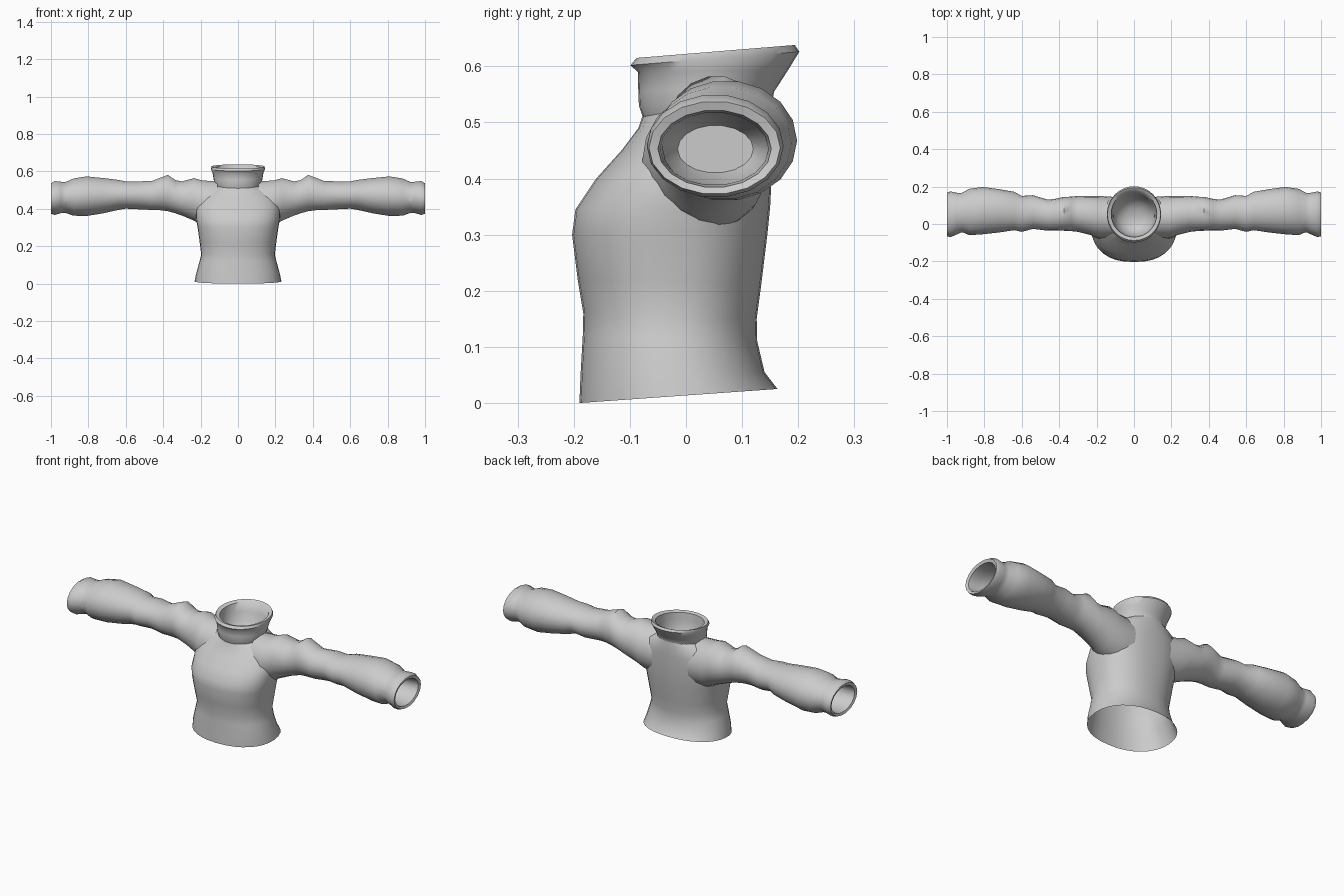
import bpy
import bmesh
import math
from mathutils import Vector

cube = bpy.data.objects.get("Cube")
if cube:
    bpy.data.objects.remove(cube, do_unlink=True)

cloth = bpy.data.materials.new("grey cloth")
cloth.use_nodes = True
cloth.diffuse_color = (0.6, 0.6, 0.6, 1)
bsdf = next(n for n in cloth.node_tree.nodes if n.type == 'BSDF_PRINCIPLED')
bsdf.inputs["Base Color"].default_value = (0.6, 0.6, 0.6, 1)
bsdf.inputs["Roughness"].default_value = 0.8


def rounded(angle, power):
    """Point on a unit superellipse."""
    c, s = math.cos(angle), math.sin(angle)
    return (math.copysign(abs(c) ** (2 / power), c),
            math.copysign(abs(s) ** (2 / power), s))


def level_ring(z_front, z_back, half_width, y_front, y_back, power=2, sides=32):
    """Tilted horizontal ring, given by its front and back edges."""
    points = []
    for i in range(sides):
        u, v = rounded(math.tau * i / sides, power)
        t = (v + 1) / 2
        points.append(Vector((u * half_width,
                              y_front + (y_back - y_front) * t,
                              z_front + (z_back - z_front) * t)))
    return points


def sleeve_ring(x, z_low, z_high, y_front, y_back, sides=18):
    """Upright ring across a sleeve."""
    points = []
    for i in range(sides):
        u, v = rounded(math.tau * i / sides, 2)
        points.append(Vector((x, (y_front + y_back + u * (y_back - y_front)) / 2,
                              (z_low + z_high + v * (z_high - z_low)) / 2)))
    return points


def loft(name, rings, closed_end=False, mirrored=False):
    """Skin a list of rings into one smooth object."""
    bm = bmesh.new()
    loops = [[bm.verts.new(p) for p in ring] for ring in rings]
    n = len(loops[0])
    for a, b in zip(loops, loops[1:]):
        for i in range(n):
            j = (i + 1) % n
            bm.faces.new((a[i], a[j], b[j], b[i]))
    if closed_end:
        bm.faces.new(loops[-1])
    bmesh.ops.recalc_face_normals(bm, faces=bm.faces)
    mesh = bpy.data.meshes.new(name)
    bm.to_mesh(mesh)
    bm.free()
    mesh.materials.append(cloth)
    obj = bpy.data.objects.new(name, mesh)
    bpy.context.collection.objects.link(obj)
    bpy.ops.object.select_all(action='DESELECT')
    obj.select_set(True)
    bpy.context.view_layer.objects.active = obj
    bpy.ops.object.shade_smooth_by_angle(angle=math.radians(50))
    if mirrored:
        obj.modifiers.new("Mirror", 'MIRROR').use_mirror_merge = False
    return obj


# Torso: open hem, waist, full chest, sloping shoulders up to the neck
torso = [
    (0, .025, .232, -.19, .163, 2.2),
    (.05, .055, .224, -.188, .14, 2.2),
    (.12, .11, .207, -.184, .127, 2.2),
    (.16, .15, .197, -.183, .126, 2.2),
    (.22, .21, .204, -.193, .134, 2.3),
    (.3, .3, .216, -.203, .145, 2.4),
    (.345, .35, .225, -.197, .15, 2.4),
    (.4, .41, .226, -.16, .153, 2.4),
    (.45, .47, .215, -.115, .155, 2.3),
    (.49, .52, .18, -.085, .155, 2.2),
    (.51, .55, .125, -.078, .152, 2),
]
loft("torso", [level_ring(*r) for r in torso])

# Collar: flared band, thick rim and a hollow inside
collar = [
    (.507, .545, .124, -.076, .155),
    (.53, .555, .128, -.084, .157),
    (.555, .57, .131, -.085, .167),
    (.59, .595, .136, -.086, .183),
    (.602, .626, .145, -.099, .202),
    (.615, .638, .142, -.088, .194),
    (.61, .63, .122, -.07, .178),
    (.57, .585, .118, -.066, .16),
    (.52, .54, .108, -.06, .145),
    (.48, .5, .085, -.035, .12),
    (.46, .475, .045, .0, .08),
]
loft("collar", [level_ring(*r) for r in collar], closed_end=True)

# Sleeves: wrinkled upper arm, full forearm, cuff and a hollow end
sleeve = [
    (.11, .3, .55, -.075, .145),
    (.19, .31, .553, -.078, .15),
    (.235, .335, .566, -.058, .15),
    (.3, .363, .548, -.042, .15),
    (.335, .375, .555, -.038, .146),
    (.375, .386, .583, -.036, .145),
    (.42, .392, .566, -.036, .135),
    (.46, .393, .55, -.036, .13),
    (.54, .397, .548, -.026, .154),
    (.6, .4, .548, -.042, .15),
    (.64, .393, .556, -.033, .172),
    (.72, .375, .566, -.045, .186),
    (.81, .36, .575, -.055, .198),
    (.88, .362, .564, -.06, .188),
    (.92, .376, .546, -.043, .167),
    (.945, .376, .546, -.055, .167),
    (.98, .366, .55, -.07, .174),
    (1, .372, .538, -.066, .168),
    (.995, .384, .522, -.05, .152),
    (.95, .388, .518, -.046, .147),
    (.88, .39, .515, -.042, .145),
    (.83, .41, .495, -.015, .12),
]
loft("sleeves", [sleeve_ring(*r) for r in sleeve], closed_end=True, mirrored=True)
